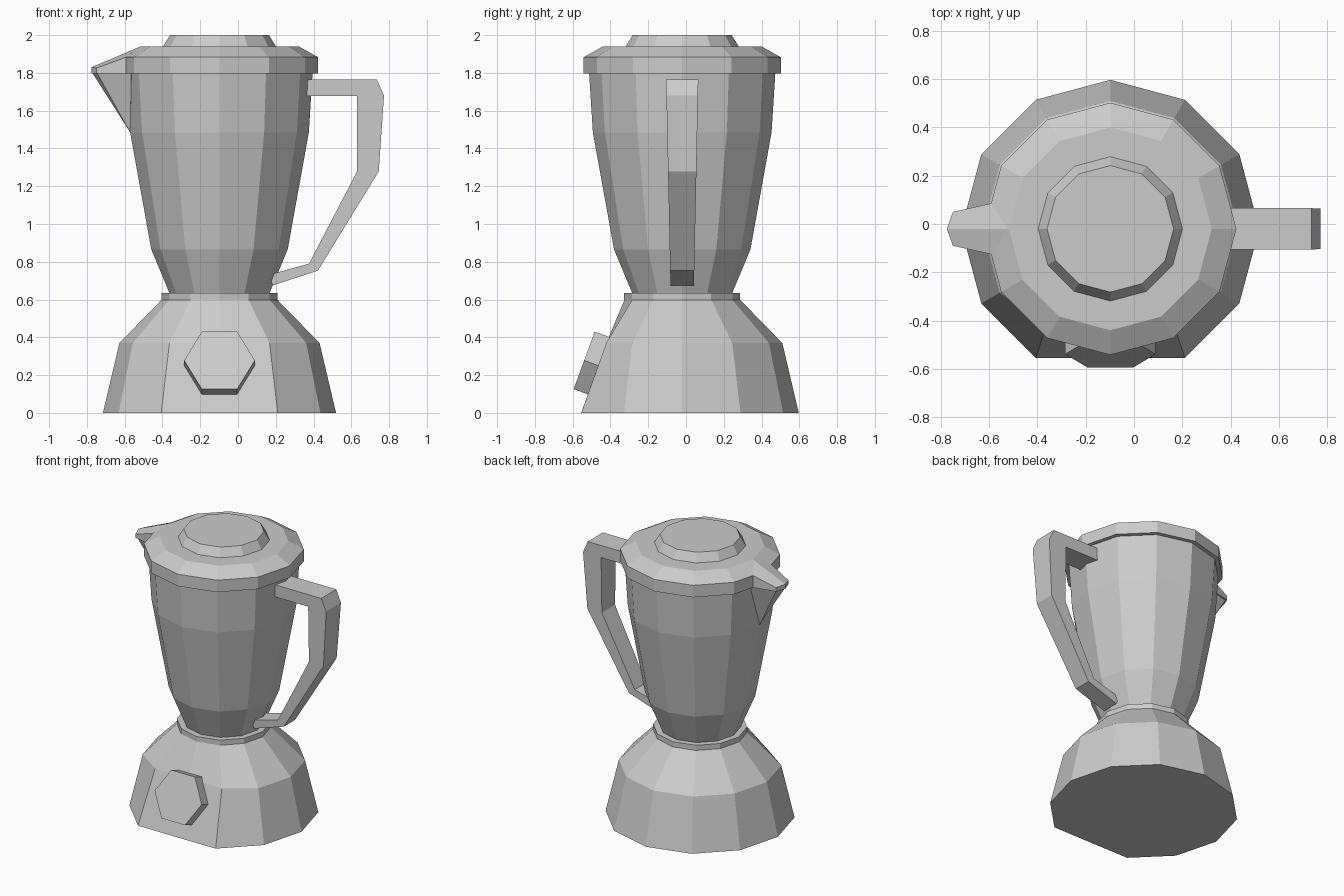
import bpy, bmesh, math
from mathutils import Matrix

if "Cube" in bpy.data.objects:
    bpy.data.objects.remove(bpy.data.objects["Cube"])

CX, CY, SIDES = -0.098, -0.02, 12


def finish(name, bm):
    bmesh.ops.recalc_face_normals(bm, faces=bm.faces)
    mesh = bpy.data.meshes.new(name)
    bm.to_mesh(mesh)
    bm.free()
    obj = bpy.data.objects.new(name, mesh)
    bpy.context.collection.objects.link(obj)
    return obj


def lathe(name, profile, adjust=None):
    """Twelve-sided solid from (radius, z) rings, capped at both ends."""
    bm = bmesh.new()
    rings = []
    for level, (r, z) in enumerate(profile):
        ring = []
        for k in range(SIDES):
            a = 2 * math.pi * k / SIDES
            x, y = CX + r * math.cos(a), CY + r * math.sin(a)
            if adjust:
                y = adjust(level, y)
            ring.append(bm.verts.new((x, y, z)))
        rings.append(ring)
    for lo, hi in zip(rings, rings[1:]):
        for k in range(SIDES):
            n = (k + 1) % SIDES
            bm.faces.new((lo[k], lo[n], hi[n], hi[k]))
    bm.faces.new(rings[0][::-1])
    bm.faces.new(rings[-1])
    return finish(name, bm)


def hull(name, half):
    """Convex solid from points mirrored across the spout's centre plane."""
    bm = bmesh.new()
    for x, w, z in half:
        for y in ({w, -w} if w else {0}):
            bm.verts.new((x, CY + y, z))
    bmesh.ops.convex_hull(bm, input=bm.verts)
    bmesh.ops.dissolve_limit(bm, angle_limit=0.01, verts=bm.verts, edges=bm.edges)
    return finish(name, bm)


# Motor base with a sloping flat front panel
front_limit = {0: -0.555, 1: -0.422}
lathe("motor_base", [(0.617, 0), (0.53, 0.37), (0.305, 0.6)],
      lambda level, y: max(y, front_limit.get(level, -9)))

# Collar, jug and lid
lathe("collar", [(0.307, 0.598), (0.307, 0.635)])
lathe("jug", [(0.265, 0.635), (0.361, 0.865), (0.473, 1.485), (0.493, 1.8)])
lathe("lid", [(0.522, 1.797), (0.522, 1.883), (0.42, 1.94)])
lathe("lid_cap", [(0.3, 1.938), (0.262, 2.0)])

# Pouring spout: lid lip and the tapered channel below it
hull("lid_lip", [(-0.52, 0, 1.938), (-0.593, 0.105, 1.883), (-0.593, 0.105, 1.797),
                 (-0.75, 0.07, 1.825), (-0.75, 0.07, 1.797),
                 (-0.775, 0, 1.83), (-0.775, 0, 1.797), (-0.5, 0, 1.797)])
hull("spout", [(-0.565, 0.1, 1.798), (-0.77, 0, 1.798), (-0.745, 0.06, 1.798),
               (-0.571, 0, 1.485), (-0.5, 0, 1.798)])

# Handle: side profile extruded sideways, narrowing toward the bottom
profile = [(0.34, 1.765), (0.735, 1.765), (0.773, 1.68), (0.745, 1.278),
           (0.423, 0.753), (0.185, 0.675), (0.16, 0.73), (0.206, 0.743),
           (0.376, 0.79), (0.63, 1.278), (0.63, 1.677), (0.34, 1.677)]
bm = bmesh.new()
sides = []
for s in (-1, 1):
    sides.append([bm.verts.new((x, CY + s * (0.062 + 0.0215 * (z - 0.675)), z))
                  for x, z in profile])
    bm.faces.new(sides[-1])
for i in range(len(profile)):
    j = (i + 1) % len(profile)
    bm.faces.new((sides[0][i], sides[0][j], sides[1][j], sides[1][i]))
finish("handle", bm)

# Hexagonal control knob tilted to match the front panel
depth, tilt = 0.085, math.atan2(0.112, 0.305)
bm = bmesh.new()
bmesh.ops.create_cone(bm, cap_ends=True, segments=6, radius1=0.187, radius2=0.187, depth=depth)
# vertices point left and right, local z turned to face the front
bmesh.ops.rotate(bm, verts=bm.verts, matrix=Matrix.Rotation(math.radians(30), 3, 'Z'))
if max(v.co.x for v in bm.verts) < 0.18:
    bmesh.ops.rotate(bm, verts=bm.verts, matrix=Matrix.Rotation(math.radians(30), 3, 'Z'))
bmesh.ops.rotate(bm, verts=bm.verts, matrix=Matrix.Rotation(math.pi / 2 - tilt, 3, 'X'))
d = depth / 2
bmesh.ops.translate(bm, verts=bm.verts,
                    vec=(CX, -0.539 + d * math.cos(tilt), 0.278 - d * math.sin(tilt)))
finish("control_knob", bm)
